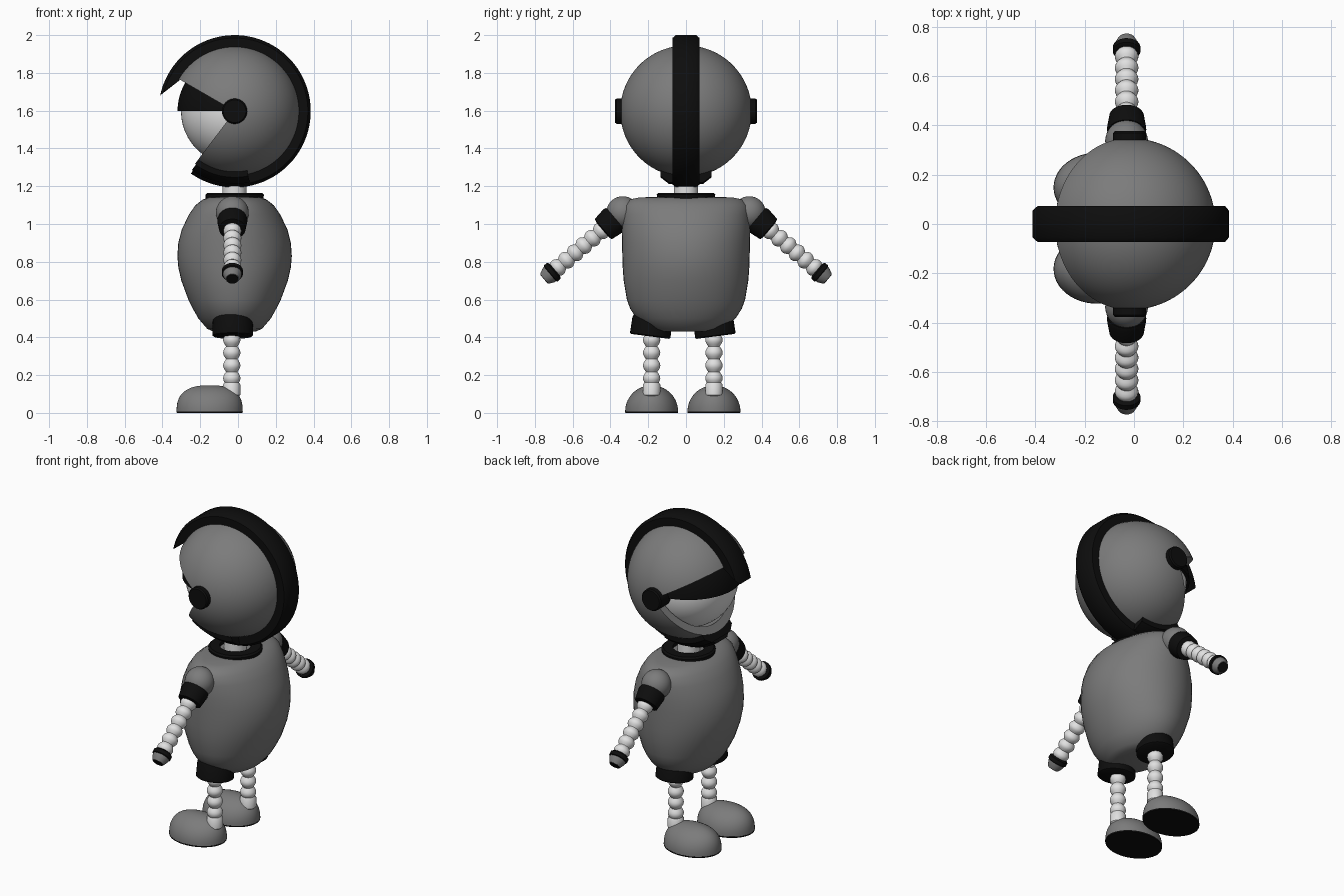
import bpy, bmesh
from math import sin, cos, pi, radians, sqrt
from mathutils import Vector

cube = bpy.data.objects.get("Cube")
if cube:
    bpy.data.objects.remove(cube, do_unlink=True)


def material(name, value):
    m = bpy.data.materials.new(name)
    m.use_nodes = True
    color = (value, value, value, 1)
    m.diffuse_color = color
    bsdf = next(n for n in m.node_tree.nodes if n.type == 'BSDF_PRINCIPLED')
    bsdf.inputs["Base Color"].default_value = color
    return m


GREY = material("mid grey", 0.2)
BLACK = material("black", 0.004)
WHITE = material("off white", 0.75)


def skin(name, rings, mat, closed=False, angle=40):
    """Join equal closed rings of points into one smooth part."""
    bm = bmesh.new()
    loops = [[bm.verts.new(p) for p in ring] for ring in rings]
    n = len(loops[0])
    pairs = list(zip(loops, loops[1:]))
    if closed:
        pairs.append((loops[-1], loops[0]))
    for a, b in pairs:
        for i in range(n):
            j = (i + 1) % n
            bm.faces.new((a[i], a[j], b[j], b[i]))
    if not closed:
        bm.faces.new(loops[0])
        bm.faces.new(loops[-1])
    bmesh.ops.recalc_face_normals(bm, faces=bm.faces)
    mesh = bpy.data.meshes.new(name)
    bm.to_mesh(mesh)
    bm.free()
    mesh.materials.append(mat)
    obj = bpy.data.objects.new(name, mesh)
    bpy.context.collection.objects.link(obj)
    bpy.ops.object.select_all(action='DESELECT')
    obj.select_set(True)
    bpy.context.view_layer.objects.active = obj
    bpy.ops.object.shade_smooth_by_angle(angle=radians(angle))
    return obj


def lathe(name, start, axis, profile, mat, closed=False, angle=40, n=32):
    """Turn (radius, distance) points about an axis."""
    start, axis = Vector(start), Vector(axis).normalized()
    u = axis.orthogonal().normalized()
    v = axis.cross(u)
    rings = [[start + axis * t + (u * cos(2 * pi * i / n) + v * sin(2 * pi * i / n)) * r
              for i in range(n)] for r, t in profile]
    return skin(name, rings, mat, closed, angle)


def bellows(name, start, axis, length, beads, low, high, mat=WHITE):
    steps = beads * 6
    profile = [(low + (high - low) * abs(sin(pi * beads * k / steps)), length * k / steps)
               for k in range(steps + 1)]
    return lathe(name, start, axis, profile, mat, n=24)


def oval_stack(name, center, levels, mat, n=48):
    """Stack oval rings given as (height, x radius, y radius)."""
    cx, cy = center
    rings = [[(cx + rx * cos(2 * pi * i / n), cy + ry * sin(2 * pi * i / n), z)
              for i in range(n)] for z, rx, ry in levels]
    return skin(name, rings, mat, angle=60)


HEAD = Vector((-0.018, 0, 1.597))


def arc_sweep(name, section, a0, a1, mat, slant=0, steps=72):
    """Sweep a closed (radius, y) section about the head's cross axis."""
    low = min(r for r, y in section)
    high = max(r for r, y in section)
    rings = []
    for k in range(steps + 1):
        t = k / steps
        ring = []
        for r, y in section:
            lean = slant * (r - low) / (high - low) if slant else 0
            a = radians(a0 + (a1 + lean - a0) * t)
            ring.append(HEAD + Vector((r * cos(a), y, r * sin(a))))
        rings.append(ring)
    return skin(name, rings, mat)


def shell_section(outer, inner, limit, n=40):
    angles = [radians(-limit + 2 * limit * k / n) for k in range(n + 1)]
    return ([(outer * cos(a), outer * sin(a)) for a in angles]
            + [(inner * cos(a), inner * sin(a)) for a in reversed(angles)])


def band_section(low, edge, high, half, bevel):
    right = [(low, half), (edge, half), (high, half - bevel)]
    return right + [(r, -y) for r, y in reversed(right)]


# Head: open shell, face ball, dark visor, crest band and chin guard
arc_sweep("head_shell", shell_section(0.348, 0.298, 85), -127, 150, GREY)
arc_sweep("visor", shell_section(0.302, 0.27, 83), 145, 180, BLACK, steps=16)
ball = [(0.284 * sin(pi * k / 32), -0.284 * cos(pi * k / 32)) for k in range(1, 32)]
lathe("face_ball", HEAD, (0, 1, 0), ball, WHITE, n=48)
arc_sweep("crest_band", band_section(0.335, 0.388, 0.403, 0.072, 0.018),
          -125, 151, BLACK, slant=17)
arc_sweep("chin_guard", band_section(0.315, 0.35, 0.385, 0.135, 0.045),
          -126, -78, BLACK, steps=16)
for side in (-1, 1):
    lathe("ear_hub", HEAD + Vector((0, side * 0.27, 0)), (0, side, 0),
          [(0.067, 0), (0.067, 0.098), (0.06, 0.106)], BLACK)

# Neck and collar
lathe("neck", (-0.018, 0, 1.12), (0, 0, 1), [(0.064, 0), (0.064, 0.13)], WHITE)
lathe("collar", (-0.018, 0, 1.13), (0, 0, 1),
      [(0.09, 0), (0.152, 0), (0.155, 0.025), (0.145, 0.035), (0.09, 0.035)],
      BLACK, closed=True)

# Torso
oval_stack("torso", (-0.018, 0), [
    (0.43, 0.11, 0.15), (0.445, 0.145, 0.2), (0.5, 0.192, 0.262), (0.55, 0.22, 0.295),
    (0.6, 0.245, 0.313), (0.7, 0.282, 0.33), (0.77, 0.298, 0.335), (0.83, 0.303, 0.337),
    (0.9, 0.298, 0.339), (0.97, 0.28, 0.34), (1.05, 0.242, 0.338), (1.1, 0.207, 0.33),
    (1.13, 0.168, 0.3), (1.14, 0.14, 0.25), (1.144, 0.09, 0.16)], GREY)

# Arms
for side in (-1, 1):
    axis = Vector((0, side * 0.764, -0.645))
    root = Vector((-0.03, side * 0.335, 1.06))
    dome = [(0.087 * sin(pi * k / 20), -0.087 * cos(pi * k / 20)) for k in range(1, 20)]
    lathe("shoulder", root, axis, dome, GREY)
    lathe("arm_cuff", root, axis,
          [(0.076, 0.05), (0.08, 0.065), (0.07, 0.135), (0.05, 0.14)], BLACK)
    bellows("arm_bellows", root + axis * 0.12, axis, 0.36, 6, 0.033, 0.048)
    lathe("wrist_ring", root + axis * 0.47, axis,
          [(0.045, 0), (0.056, 0.008), (0.056, 0.03), (0.045, 0.036)], BLACK)
    lathe("hand", root + axis * 0.5, axis,
          [(0.05, 0), (0.048, 0.015), (0.034, 0.043)], GREY)
    lathe("hand_tip", root + axis * 0.54, axis,
          [(0.032, 0), (0.03, 0.006)], BLACK)

# Legs
for side in (-1, 1):
    y = side * 0.165 - 0.017
    lathe("leg_cuff", (-0.028, y + side * 0.008, 0.405), (0, -side * 0.13, 1),
          [(0.1, 0), (0.108, 0.006), (0.106, 0.09), (0.09, 0.125)], BLACK)
    bellows("leg_bellows", (-0.033, y, 0.15), (0, 0, 1), 0.27, 4, 0.03, 0.046)
    lathe("ankle", (-0.033, y, 0.08), (0, 0, 1),
          [(0.03, 0), (0.046, 0.015), (0.046, 0.07), (0.032, 0.09)], WHITE)
    height = 0.146
    levels = []
    for k in range(15):
        h = sin(pi / 2 * k / 14.5)
        levels.append((0.008 + (height - 0.008) * h,
                       0.175 * (1 - h ** 2.6) ** (1 / 2.6), 0.14 * sqrt(1 - h * h)))
    oval_stack("foot", (-0.15, y), levels, GREY)
    oval_stack("sole", (-0.15, y), [(0, 0.174, 0.139), (0.008, 0.176, 0.141)], BLACK)
